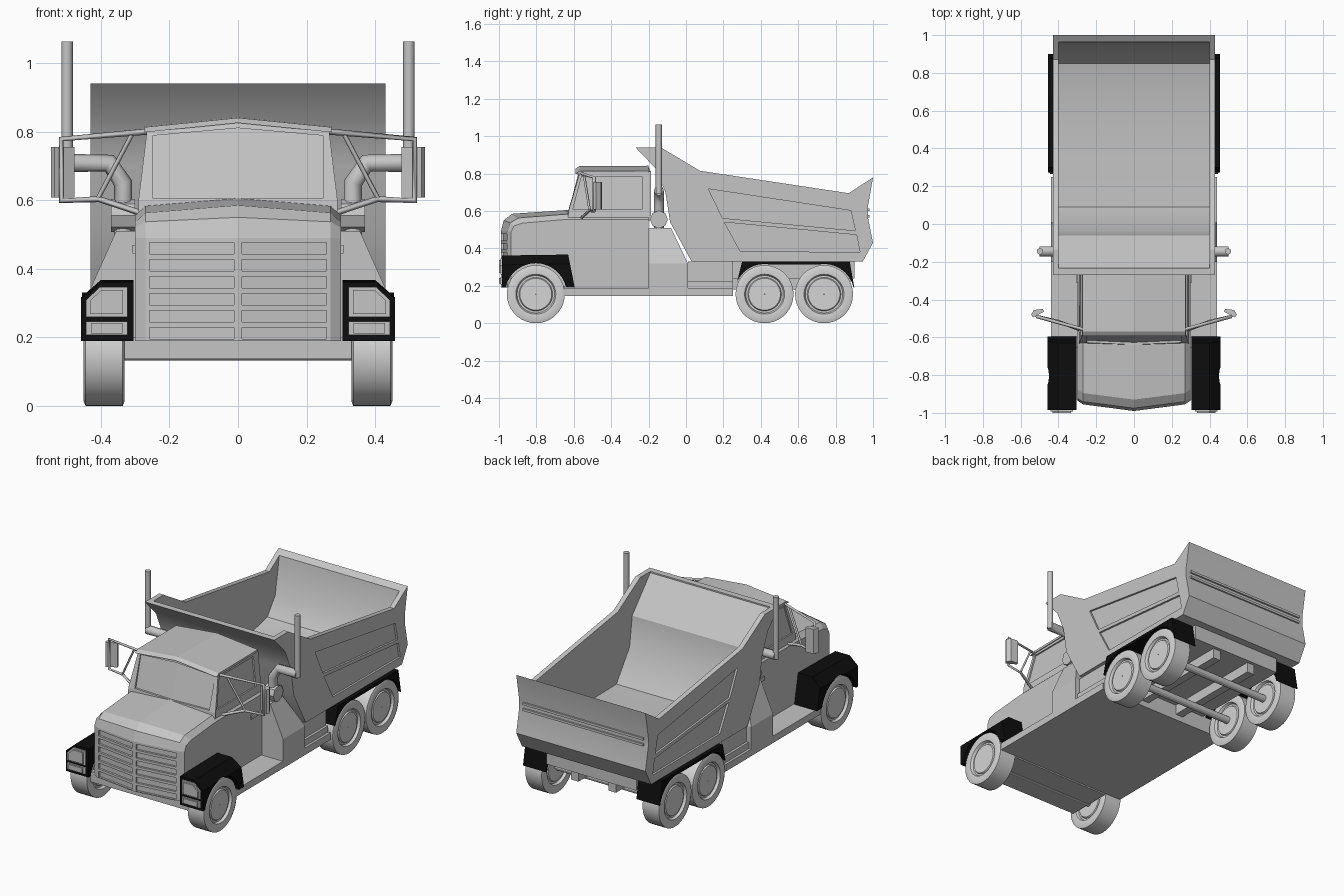
import bpy, bmesh, math
from mathutils import Vector, Matrix

if "Cube" in bpy.data.objects:
    bpy.data.objects.remove(bpy.data.objects["Cube"], do_unlink=True)


def material(name, v):
    m = bpy.data.materials.new(name)
    m.use_nodes = True
    m.diffuse_color = (v, v, v, 1)
    m.node_tree.nodes["Principled BSDF"].inputs["Base Color"].default_value = (v, v, v, 1)
    return m


GREY = material("body grey", 0.56)
LIGHT = material("wheel light grey", 0.66)
BLACK = material("fender black", 0.004)


def finish(name, bm, mat, smooth=None):
    bmesh.ops.recalc_face_normals(bm, faces=bm.faces)
    me = bpy.data.meshes.new(name)
    bm.to_mesh(me)
    bm.free()
    ob = bpy.data.objects.new(name, me)
    bpy.context.collection.objects.link(ob)
    me.materials.append(mat)
    if smooth:
        shade(ob, smooth)
    return ob


def activate(ob):
    bpy.ops.object.select_all(action='DESELECT')
    ob.select_set(True)
    bpy.context.view_layer.objects.active = ob


def shade(ob, angle):
    activate(ob)
    bpy.ops.object.shade_smooth_by_angle(angle=math.radians(angle))


def loft(name, sections, mat=GREY, closed=False, smooth=None):
    """Skin matching point loops; cap the ends unless the loops form a ring."""
    bm = bmesh.new()
    rings = [[bm.verts.new(p) for p in s] for s in sections]
    pairs = list(zip(rings, rings[1:])) + ([(rings[-1], rings[0])] if closed else [])
    for a, b in pairs:
        for i in range(len(a)):
            j = (i + 1) % len(a)
            bm.faces.new((a[i], a[j], b[j], b[i]))
    if not closed:
        bm.faces.new(rings[0])
        bm.faces.new(rings[-1])
    return finish(name, bm, mat, smooth)


def prism(name, pts, x0, x1, mat=GREY):
    return loft(name, [[(x, y, z) for y, z in pts] for x in (x0, x1)], mat)


def front_plate(name, pts, y0, y1, s, mat=GREY):
    return loft(name, [[(s * x, y, z) for x, z in pts] for y in (y0, y1)], mat)


def box(name, x0, x1, y0, y1, z0, z1, mat=GREY):
    return prism(name, [(y0, z0), (y1, z0), (y1, z1), (y0, z1)], x0, x1, mat)


def disc(name, x0, x1, y, z, r, n=32, mat=GREY):
    ring = [(y + r * math.cos(t * math.tau / n), z + r * math.sin(t * math.tau / n)) for t in range(n)]
    return prism(name, ring, x0, x1, mat)


def cut(ob, cutters):
    activate(ob)
    for c in cutters:
        m = ob.modifiers.new("cut", 'BOOLEAN')
        m.operation, m.solver, m.object = 'DIFFERENCE', 'EXACT', c
        bpy.ops.object.modifier_apply(modifier=m.name)
        bpy.data.objects.remove(c, do_unlink=True)


def tube(name, pts, r, res=0, mat=GREY):
    cu = bpy.data.curves.new(name, 'CURVE')
    cu.dimensions, cu.bevel_depth, cu.bevel_resolution, cu.use_fill_caps = '3D', r, res, True
    sp = cu.splines.new('POLY')
    sp.points.add(len(pts) - 1)
    for p, q in zip(sp.points, pts):
        p.co = (*q, 1)
    ob = bpy.data.objects.new(name, cu)
    bpy.context.collection.objects.link(ob)
    cu.materials.append(mat)
    activate(ob)
    bpy.ops.object.convert(target='MESH')


# Hood and lower cab, with a pointed nose and crowned top
def hood_section(x):
    s, d = {0: (0, 0), 27: (.035, .022), 30: (.055, .05)}[round(abs(x) * 100)]
    return [(x, y, z) for y, z in [(-.99 + s, .19), (-.99 + s, .49), (-.975 + s, .55 - d * .6),
            (-.93 + s, .585 - d), (-.64, .605 - d), (-.2, .605 - d), (-.2, .19)]]


hood = loft("hood_and_body", [hood_section(x) for x in (-.3, -.27, 0, .27, .3)])
slots = []
for s in (-1, 1):
    for row in range(6):
        z = .195 + row * .0495
        slots.append(loft("slot", [[(s * x, y, h) for y, h in ((-1.1, z), (-.978 + .13 * x, z),
                     (-.978 + .13 * x, z + .034), (-1.1, z + .034))] for x in (.012, .258)]))
cut(hood, slots)

# Upper cab with recessed windscreen and side windows
cab_profile = [(-.645, .55), (-.64, .60), (-.58, .83), (-.2, .835), (-.2, .55)]
cab = loft("cab", [[(k * (.29 if z < .7 else .265), y + .012 * abs(k), z - (.025 * abs(k) if z > .7 else 0))
           for y, z in cab_profile] for k in (-1, 0, 1)])


def screen_y(z):
    return -.64 + .06 / .23 * (z - .60)


panes = [loft("pane", [[(x, y + .012 * abs(x) / .27, z) for y, z in ((-.8, .605), (screen_y(.605) + .012, .605),
         (screen_y(t) + .012, t), (-.8, t))] for x, t in ((-.248, .788), (0, .81), (.248, .788))])]
for s in (-1, 1):
    glass = [(-.605, .608, .276), (-.235, .608, .276), (-.235, .785, .258), (-.558, .785, .258)]
    panes.append(loft("pane", [[(s * x, y, z) for y, z, x in glass], [(s * .4, y, z) for y, z, x in glass]]))
cut(cab, panes)
loft("roof_cap", [[(x, y, z - .1 * abs(x)) for y, z in ((-.592, .825), (-.2, .83), (-.2, .842), (-.57, .84))]
     for x in (-.272, 0, .272)])

# Floor, chassis and step boxes
box("floor_plate", -.44, .44, -.65, .25, .145, .187)
box("front_chassis", -.33, .33, -.93, -.65, .137, .2)
box("step_lower", -.425, .425, .01, .25, .187, .225)
box("step_upper", -.41, .41, .01, .25, .225, .329)
box("rear_chassis", -.3, .3, .25, .9, .24, .329)
for s in (-1, 1):
    box("frame_rail", s * .1, s * .15, .25, .88, .18, .24)
loft("tank_block", [[(x, -.2, z), (x, y, z), (-x, y, z), (-x, -.2, z)]
     for x, y, z in ((.44, .01, .187), (.44, .01, .32), (.355, -.08, .51))])

# Dump bed: curved shell, hollowed, with recessed side panels
outer = [(-.27, .94), (-.135, .94), (.075, .815), (.87, .695), (1, .78), (.972, .62), (.972, .57), (1, .43),
         (.945, .33), (.03, .33), (-.085, .54), (-.11, .70), (-.165, .83)]
inner = [(-.232, 1.1), (-.232, .932), (-.06, .74), (-.035, .56), (.09, .385), (.4, .38), (.7, .395), (.85, .43),
         (.925, .53), (.965, .76), (.965, 1.1)]
bed = prism("dump_bed", outer, -.43, .43)
cutters = [prism("hollow", inner, -.4, .4)]
panels = ([(.12, .718), (.882, .602), (.905, .495), (.195, .562)],
          [(.205, .54), (.912, .472), (.93, .38), (.29, .385)])
for s in (-1, 1):
    cutters += [prism("panel", p, s * .418, s * .5) for p in panels]
cut(bed, cutters)
shade(bed, 28)
for z in (.565, .6):
    box("tailgate_rib", -.4, .4, .96, .982, z, z + .014)

# Wheels: a lathed ring profile of radius and offset from the wheel centre plane
half = [(.002, .05), (.085, .05), (.09, .042), (.1, .042), (.107, .057), (.14, .06), (.155, .054)]
lathe = half + [(r, -o) for r, o in reversed(half)]
for label, y in (("front", -.803), ("middle", .42), ("rear", .738)):
    for s in (-1, 1):
        loft(label + "_wheel", [[(s * .39 + o, y + r * math.cos(a), .155 + r * math.sin(a)) for r, o in lathe]
             for a in (i * math.tau / 36 for i in range(36))], LIGHT, True, 35)
    disc(label + "_axle", -.34, .34, y, .155, .022, 12)

for s in (-1, 1):
    # Front fender with wheel arch and headlights
    fender = loft("front_fender", [[(s * x, y, z) for y, z in ((-.985, .19), (-.985, t), (b, t + .005), (-.595, .19))]
                  for x, t, b in ((.305, .362, -.63), (.4, .362, -.63), (.457, .312, -.62))], BLACK)
    cut(fender, [disc("arch", s * .29, s * .5, -.803, .155, .166)])
    lamp = [(.322, .26), (.443, .26), (.443, .308), (.403, .347), (.322, .347)]
    front_plate("headlight_frame", lamp, -.992, -.98, s)
    mid = Vector((.385, .3))
    front_plate("headlight_lens", [mid + (Vector(p) - mid) * .8 for p in lamp], -1, -.99, s)
    signal = [(.322, .207), (.443, .207), (.443, .247), (.322, .247)]
    front_plate("signal_frame", signal, -.992, -.98, s)
    mid = Vector((.3825, .227))
    front_plate("signal_lens", [mid + (Vector(p) - mid) * .75 for p in signal], -1, -.99, s)

    # Rear fender spanning both rear wheels
    rear = prism("rear_fender", [(.265, .19), (.3, .331), (.875, .331), (.9, .19)], s * .3, s * .455, BLACK)
    cut(rear, [disc("arch", s * .29, s * .5, y, .155, .162) for y in (.42, .738)]
        + [box("gap", s * .28, s * .51, .42, .738, .1, .314)])

    # Exhaust: thick elbow and slim stack
    tube("exhaust_elbow", [(s * .335, -.145, .5), (s * .335, -.145, .65), (s * .375, -.145, .708),
                           (s * .5, -.145, .708)], .027, 2)
    tube("exhaust_stack", [(s * .498, -.145, .69), (s * .498, -.145, 1.063)], .017, 2)
    disc("exhaust_clamp", s * .3, s * .37, -.145, .555, .048, 8)

    # Mirror, its frame and the door handle
    tube("mirror_arm", [(s * .26, -.56, .8), (s * .515, -.49, .778), (s * .515, -.49, .598),
                        (s * .405, -.515, .603), (s * .285, -.56, .563)], .009)
    tube("mirror_brace", [(s * .31, -.545, .79), (s * .408, -.515, .605)], .007)
    loft("mirror", [[(s * x, y, z) for x, y in ((.477, -.465), (.535, -.495), (.545, -.48), (.53, -.455), (.482, -.45))]
         for z in (.608, .755)])
    box("door_handle", s * .295, s * .308, -.31, -.245, .445, .47)
